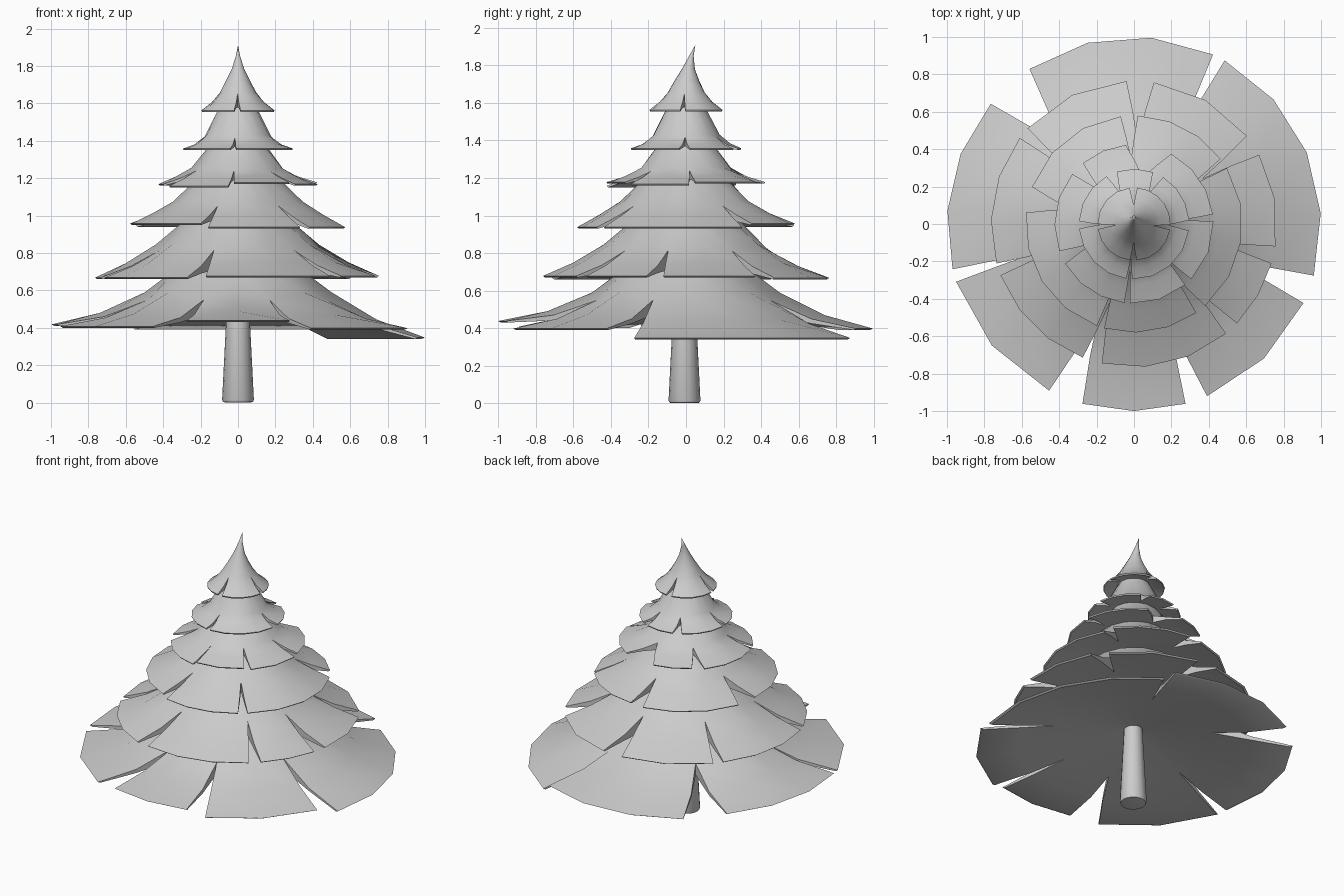
import bpy, bmesh, math

if "Cube" in bpy.data.objects:
    bpy.data.objects.remove(bpy.data.objects["Cube"])

grey = bpy.data.materials.new("plain_grey")
grey.diffuse_color = (0.6, 0.6, 0.6, 1)
grey.use_nodes = True
grey.node_tree.nodes["Principled BSDF"].inputs["Base Color"].default_value = grey.diffuse_color


def finish(bm, name, angle):
    bmesh.ops.remove_doubles(bm, verts=bm.verts, dist=0.0005)
    bmesh.ops.recalc_face_normals(bm, faces=bm.faces)
    me = bpy.data.meshes.new(name)
    bm.to_mesh(me)
    bm.free()
    me.materials.append(grey)
    ob = bpy.data.objects.new(name, me)
    bpy.context.collection.objects.link(ob)
    bpy.ops.object.select_all(action='DESELECT')
    ob.select_set(True)
    bpy.context.view_layer.objects.active = ob
    bpy.ops.object.shade_smooth_by_angle(angle=math.radians(angle))


def tier(name, rim, inner, notch, mid, under, petals, bend=0.0):
    """Ring of petals. inner: (r, z) rows above the notch row; under: rows below, outside in.
    petals: (start angle, end angle, rim height), going counter-clockwise."""
    bm = bmesh.new()
    k = len(inner)
    count = len(petals)
    z_low = min(p[2] for p in petals)
    for i, (a0, a1, rz) in enumerate(petals):
        prev_end = petals[i - 1][1] - (360 if i == 0 else 0)
        next_start = petals[(i + 1) % count][0] + (360 if i == count - 1 else 0)
        m0, m1 = (a0 + prev_end) / 2, (a1 + next_start) / 2
        seg = max(2, round((a1 - a0) / 19))
        # section loop: (radius, height, how far the gap has opened)
        rows = [(r, z, 0) for r, z in inner]
        rows += [(*notch, 0), (mid[0], mid[1] + (rz - z_low) * 0.5, 0.55),
                 (rim, rz + 0.008, 1), (rim * 0.985, rz, 1)]
        rows += [(r, z + (rz - z_low) * 0.4 * (j == 0), 0.55 if j == 0 else 0)
                 for j, (r, z) in enumerate(under)]
        cols = []
        for s in range(seg + 1):
            u = s / seg
            edge = u in (0, 1)
            col = []
            for j, (r, z, op) in enumerate(rows):
                lo, hi = m0 + (a0 - m0) * op, m1 + (a1 - m1) * op
                a = math.radians(lo + (hi - lo) * u)
                # the surface dips into each notch
                if edge and j == k:
                    z -= 0.04 * rim
                if edge and j == k + 1:
                    z -= 0.02 * rim
                y = bend * max(0, (z - 1.56) / 0.35) ** 3
                col.append(bm.verts.new((r * math.cos(a), r * math.sin(a) + y, z)))
            cols.append(col)
        for c, d in zip(cols, cols[1:]):
            for j in range(len(rows) - 1):
                bm.faces.new((c[j], d[j], d[j + 1], c[j + 1]))
        # side walls of the petal
        for c in (cols[0], cols[-1]):
            bm.faces.new((c[k], c[k + 1], c[k + 4], c[k + 5]))
            bm.faces.new((c[k + 1], c[k + 2], c[k + 3], c[k + 4]))
    bmesh.ops.dissolve_degenerate(bm, dist=0.0005, edges=bm.edges)
    finish(bm, name, 40)


# branch tiers from bottom to top
tier("branch_tier_1", 1.0, [(0.34, 0.71)], (0.50, 0.59), (0.74, 0.445),
     [(0.74, 0.405), (0.50, 0.47), (0.03, 0.54)],
     [(-162, -117, 0.40), (-106, -74, 0.43), (-67, -25, 0.39),
      (-16, 61, 0.34), (65, 124, 0.39), (140, 194, 0.41)])
tier("branch_tier_2", 0.765, [(0.29, 0.97)], (0.44, 0.845), (0.60, 0.745),
     [(0.60, 0.69), (0.44, 0.71), (0.25, 0.74)],
     [(-159, -111, 0.66), (-103, -50, 0.67), (-44, -16, 0.67),
      (-9, 29, 0.67), (38, 82, 0.66), (93, 138, 0.66), (143, 196, 0.66)])
tier("branch_tier_3", 0.58, [(0.21, 1.21)], (0.35, 1.075), (0.46, 1.005),
     [(0.46, 0.96), (0.35, 0.98), (0.18, 1.01)],
     [(-186, -110, 0.95), (-106, -55, 0.93), (-49, 31, 0.93),
      (37, 88, 0.95), (97, 160, 0.94)])
tier("branch_tier_4", 0.425, [(0.14, 1.39)], (0.25, 1.255), (0.33, 1.205),
     [(0.33, 1.18), (0.25, 1.19), (0.12, 1.21)],
     [(-150, -97, 1.15), (-93, -50, 1.17), (-44, 2, 1.16),
      (7, 62, 1.17), (96, 130, 1.17), (141, 200, 1.16)])
tier("branch_tier_5", 0.295, [(0.09, 1.60)], (0.18, 1.43), (0.235, 1.385),
     [(0.235, 1.36), (0.18, 1.37), (0.08, 1.39)],
     [(-175, -98, 1.35), (-92, -7, 1.35), (4, 58, 1.35),
      (70, 108, 1.35), (120, 177, 1.35)])
# pointed crown with its tip leaning back
tier("treetop", 0.195, [(0.0, 1.91), (0.012, 1.85), (0.035, 1.78), (0.065, 1.72)],
     (0.10, 1.66), (0.14, 1.61), [(0.14, 1.575), (0.10, 1.58), (0.0, 1.60)],
     [(-172, -96, 1.555), (-86, -9, 1.555), (-1, 85, 1.555), (97, 180, 1.555)], bend=0.05)

# trunk with a rounded foot
bm = bmesh.new()
n = 16
rings = []
for r, z in [(0.06, 0.0), (0.080, 0.003), (0.085, 0.015), (0.064, 0.43), (0.055, 0.62)]:
    rings.append([bm.verts.new((r * math.cos(2 * math.pi * i / n),
                                r * math.sin(2 * math.pi * i / n) - 0.008, z)) for i in range(n)])
for a, b in zip(rings, rings[1:]):
    for i in range(n):
        bm.faces.new((a[i], a[(i + 1) % n], b[(i + 1) % n], b[i]))
bm.faces.new(rings[0])
bm.faces.new(rings[-1])
finish(bm, "trunk", 50)
